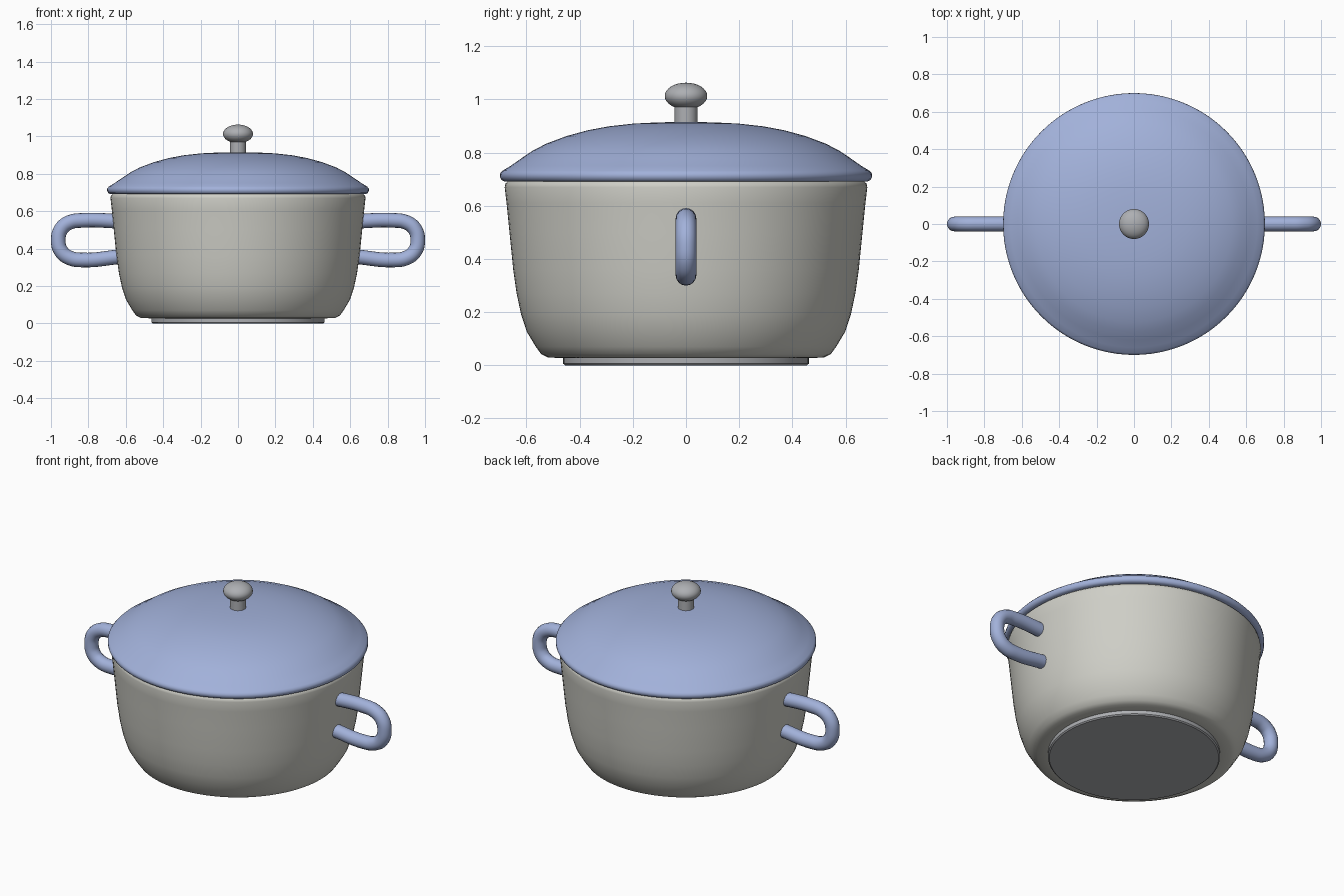
import bpy, bmesh, math

cube = bpy.data.objects.get("Cube")
if cube:
    bpy.data.objects.remove(cube, do_unlink=True)


def material(name, color, rough=0.5):
    m = bpy.data.materials.new(name)
    m.use_nodes = True
    m.diffuse_color = (*color, 1)
    bsdf = m.node_tree.nodes["Principled BSDF"]
    bsdf.inputs["Base Color"].default_value = (*color, 1)
    bsdf.inputs["Roughness"].default_value = rough
    return m


BLUE = material("enamel blue", (0.36, 0.44, 0.70))
CREAM = material("cream enamel", (0.62, 0.62, 0.57))
STEEL = material("steel grey", (0.42, 0.43, 0.45))


def smooth(obj, angle=40):
    bpy.ops.object.select_all(action="DESELECT")
    obj.select_set(True)
    bpy.context.view_layer.objects.active = obj
    bpy.ops.object.shade_smooth_by_angle(angle=math.radians(angle))


def lathe(name, profile, mat, steps=96):
    """Turn a list of (radius, height) points around the z axis."""
    bm = bmesh.new()
    verts = [bm.verts.new((r, 0, z)) for r, z in profile]
    edges = [bm.edges.new(pair) for pair in zip(verts, verts[1:])]
    bmesh.ops.spin(bm, geom=verts + edges, cent=(0, 0, 0), axis=(0, 0, 1),
                   angle=math.tau, steps=steps)
    bmesh.ops.remove_doubles(bm, verts=bm.verts, dist=1e-4)
    bmesh.ops.recalc_face_normals(bm, faces=bm.faces)
    mesh = bpy.data.meshes.new(name)
    bm.to_mesh(mesh)
    bm.free()
    mesh.materials.append(mat)
    obj = bpy.data.objects.new(name, mesh)
    bpy.context.collection.objects.link(obj)
    smooth(obj)
    return obj


# Base plate
lathe("base_plate", [(0, 0), (0.455, 0), (0.462, 0.006), (0.462, 0.03), (0, 0.03)], STEEL)

# Hollow pot body with a rounded lip
lathe("pot_body", [
    (0, 0.026), (0.47, 0.027), (0.52, 0.03), (0.545, 0.042), (0.565, 0.07),
    (0.598, 0.125), (0.62, 0.19), (0.637, 0.27), (0.65, 0.36), (0.664, 0.50),
    (0.675, 0.61), (0.682, 0.67), (0.679, 0.684), (0.67, 0.692), (0.65, 0.692),
    (0.64, 0.67), (0.615, 0.36), (0.56, 0.13), (0.50, 0.07), (0, 0.06)], CREAM)

# Domed lid with a rolled rim
lathe("lid", [
    (0, 0.915), (0.10, 0.914), (0.20, 0.909), (0.29, 0.899), (0.37, 0.884),
    (0.45, 0.862), (0.525, 0.834), (0.575, 0.808), (0.62, 0.778), (0.66, 0.75),
    (0.69, 0.732), (0.699, 0.722), (0.70, 0.71), (0.695, 0.698), (0.685, 0.692),
    (0.64, 0.692), (0.60, 0.755), (0.50, 0.82), (0.35, 0.865), (0, 0.89)], BLUE)

# Knob on a short stem
lathe("knob_stem", [(0, 0.90), (0.043, 0.90), (0.043, 0.99), (0, 0.99)], STEEL, 48)
arc = [i * math.pi / 16 for i in range(17)]
lathe("knob", [(0.08 * math.sin(a), 1.013 + 0.05 * math.cos(a)) for a in arc], STEEL, 48)

# Looped side handles
PATH = [(0.63, 0.546), (0.83, 0.551), (0.90, 0.54), (0.945, 0.505), (0.961, 0.445),
        (0.945, 0.385), (0.90, 0.35), (0.83, 0.339), (0.63, 0.357)]
for side, label in ((1, "left"), (-1, "right")):
    curve = bpy.data.curves.new(label + "_handle", "CURVE")
    curve.dimensions = "3D"
    curve.bevel_depth = 0.039
    curve.bevel_resolution = 6
    curve.resolution_u = 8
    curve.use_fill_caps = True
    spline = curve.splines.new("BEZIER")
    spline.bezier_points.add(len(PATH) - 1)
    for point, (x, z) in zip(spline.bezier_points, PATH):
        point.co = (side * x, 0, z)
        point.handle_left_type = point.handle_right_type = "AUTO"
    curve.materials.append(BLUE)
    handle = bpy.data.objects.new(label + "_handle", curve)
    bpy.context.collection.objects.link(handle)
    bpy.ops.object.select_all(action="DESELECT")
    handle.select_set(True)
    bpy.context.view_layer.objects.active = handle
    bpy.ops.object.convert(target="MESH")
    smooth(bpy.context.view_layer.objects.active)
